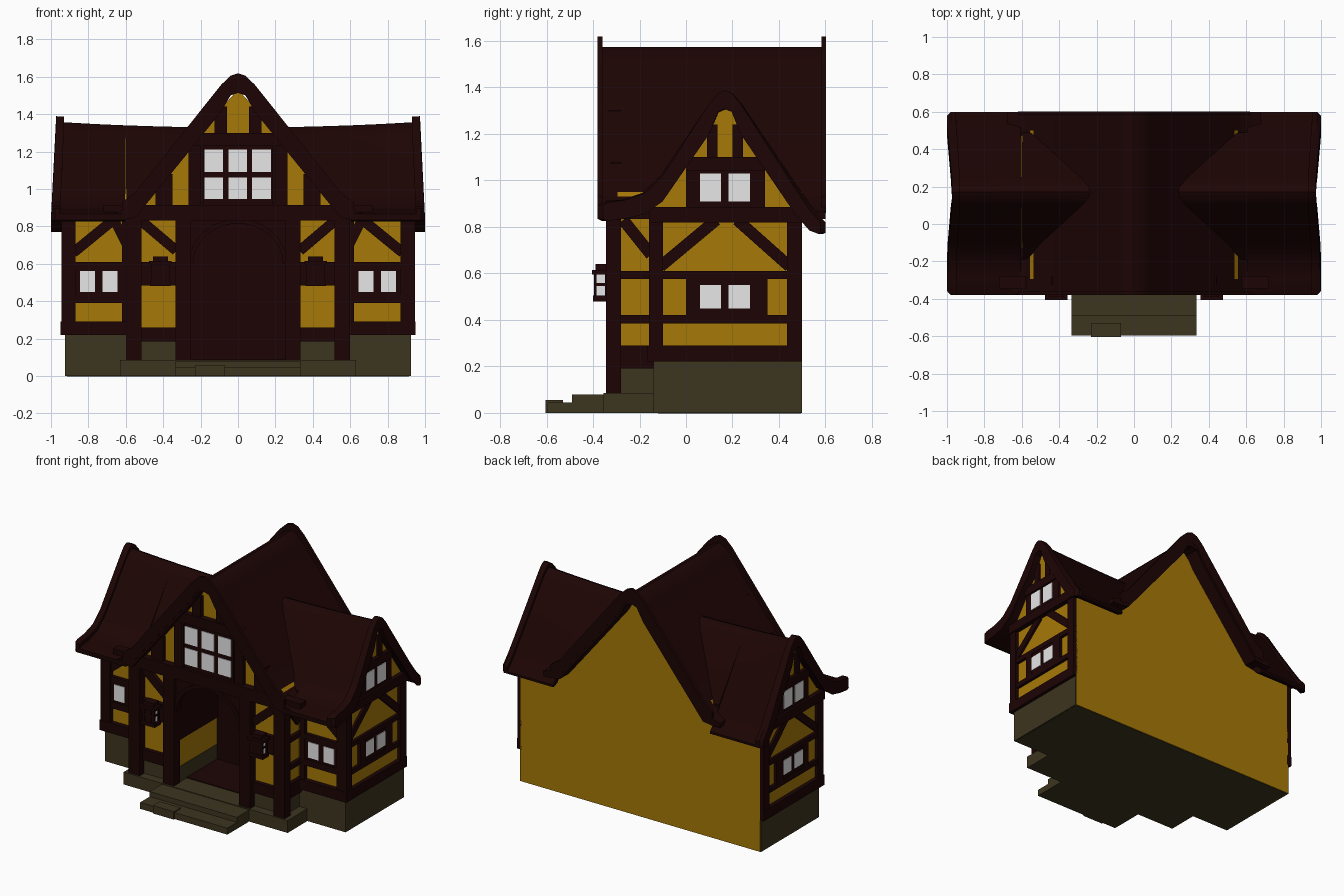
import bpy, bmesh, math

def material(name, col):
    m = bpy.data.materials.new(name)
    m.diffuse_color = (*col, 1)
    return m

TIMBER = material("dark timber", (0.012, 0.0012, 0.0012))
OCHRE = material("ochre plaster", (0.39, 0.19, 0.002))
STONE = material("brown stone", (0.046, 0.035, 0.014))
GLASS = material("pale glass", (0.8, 0.8, 0.8))
parts = {}   # name -> (bmesh, material)

def loft(name, mat, rings, mirror=False):
    """Closed solid through matching rings; mirror adds the copy across x."""
    bm = parts.setdefault(name, (bmesh.new(), mat))[0]
    for s in ((1, -1) if mirror else (1,)):
        vs = [[bm.verts.new((s * x, y, z)) for x, y, z in r] for r in rings]
        n = len(vs[0])
        for a, b in zip(vs, vs[1:]):
            for i in range(n):
                j = (i + 1) % n
                bm.faces.new((a[i], a[j], b[j], b[i]))
        bm.faces.new(vs[0])
        bm.faces.new(vs[-1][::-1])

def prism(name, mat, pts, axis, a, b, mirror=False):
    """Outline in (x,z) pushed along y, or in (y,z) pushed along x."""
    if axis == 'y':
        rings = [[(u, d, v) for u, v in pts] for d in (a, b)]
    else:
        rings = [[(d, u, v) for u, v in pts] for d in (a, b)]
    loft(name, mat, rings, mirror)

def box(name, mat, x0, x1, y0, y1, z0, z1, mirror=False):
    prism(name, mat, [(x0, z0), (x1, z0), (x1, z1), (x0, z1)], 'y', y0, y1, mirror)

def brace(name, p, q, w, axis, a, b):
    """Slanted timber between two points, always mirrored."""
    dx, dz = q[0] - p[0], q[1] - p[1]
    l = math.hypot(dx, dz)
    nx, nz = -dz / l * w / 2, dx / l * w / 2
    prism(name, TIMBER, [(p[0] + nx, p[1] + nz), (q[0] + nx, q[1] + nz),
                         (q[0] - nx, q[1] - nz), (p[0] - nx, p[1] - nz)], axis, a, b, True)

# ---- plaster walls, leaving the entrance recess open
box("wing_walls", OCHRE, 0.26, 0.92, -0.13, 0.5, 0, 0.86, True)
box("bay_walls", OCHRE, 0.26, 0.56, -0.285, -0.13, 0.01, 0.86, True)
box("rear_wall", OCHRE, -0.26, 0.26, 0.15, 0.5, 0, 0.86)
prism("front_gable_wall", OCHRE, [(-0.64, 0.84), (0.64, 0.84), (0, 1.53)], 'y', -0.295, 0.5)
prism("side_gable_wall", OCHRE, [(-0.14, 0.83), (0.5, 0.83), (0.5, 0.86), (0.19, 1.32),
                                 (0.15, 1.32), (-0.13, 0.92)], 'x', -0.925, 0.925)

# ---- stone plinth, porch and steps
box("plinth", STONE, 0.56, 0.925, -0.14, 0.498, 0, 0.22, True)
box("bay_plinth", STONE, 0.255, 0.57, -0.295, 0.14, 0, 0.19, True)
box("foundation", STONE, -0.915, 0.915, -0.12, 0.495, -0.002, 0.03)
box("porch_slab", STONE, -0.63, 0.63, -0.355, 0.14, -0.001, 0.085)
box("upper_step", STONE, -0.335, 0.335, -0.49, -0.35, 0, 0.08)
box("lower_step", STONE, -0.335, 0.335, -0.595, -0.48, 0, 0.045)
box("step_stone", STONE, -0.23, -0.07, -0.605, -0.53, 0, 0.055)

# ---- entrance recess: door, floor, ceiling and arch
box("door", TIMBER, -0.255, 0.255, 0.135, 0.15, 0.08, 0.85)
box("entrance_floor", TIMBER, -0.255, 0.255, -0.2, 0.14, 0.08, 0.09)
box("entrance_ceiling", TIMBER, -0.26, 0.26, -0.29, 0.15, 0.825, 0.845)
box("entrance_side_panels", TIMBER, 0.25, 0.262, -0.28, 0.14, 0.38, 0.84, True)
def arch(rx, rz):
    return [(rx * math.cos(math.pi * i / 16), 0.6 + rz * math.sin(math.pi * i / 16)) for i in range(17)]
prism("arch_panel", TIMBER, [(-0.27, 0.6), (-0.27, 0.91), (0.27, 0.91), (0.27, 0.6)] + arch(0.25, 0.225),
      'y', -0.325, -0.28)
prism("arch_trim", TIMBER, arch(0.262, 0.24) + arch(0.24, 0.215)[::-1], 'y', -0.335, -0.29)

# ---- front bay timbers
F = "front_timbers"
def front(x0, x1, z0, z1, y0=-0.335, y1=-0.28):
    box(F, TIMBER, x0, x1, y0, y1, z0, z1, True)
front(0.25, 0.335, 0.08, 0.86, -0.345)
front(0.515, 0.60, 0.05, 0.9, -0.345)
front(0.33, 0.52, 0.185, 0.26, -0.315)
front(0.33, 0.52, 0.485, 0.61, -0.315)
front(0.0, 0.72, 0.83, 0.915, -0.345)
brace(F, (0.33, 0.67), (0.53, 0.84), 0.055, 'y', -0.315, -0.28)
# bay side rails
for z0, z1 in ((0.19, 0.29), (0.385, 0.42), (0.575, 0.61)):
    box(F, TIMBER, 0.55, 0.585, -0.29, -0.13, z0, z1, True)
brace(F, (-0.27, 0.83), (-0.15, 0.68), 0.05, 'x', 0.55, 0.58)

# ---- front gable timbers and window
front(0.0, 0.26, 1.23, 1.3)
front(0.0, 0.265, 0.9, 1.24, -0.325)
front(0.35, 0.44, 0.9, 1.08, -0.325)
front(0.06, 0.125, 1.29, 1.44, -0.325)
for x0, x1 in ((-0.18, -0.08), (-0.05, 0.047), (0.075, 0.177)):
    for z0, z1 in ((0.945, 1.06), (1.09, 1.21)):
        box("gable_window_panes", GLASS, x0, x1, -0.329, -0.32, z0, z1)
front(0.185, 0.2, 0.92, 1.23, -0.335)

# ---- wing fronts
W = "wing_timbers"
def wing(x0, x1, z0, z1, y0=-0.155):
    box(W, TIMBER, x0, x1, y0, -0.12, z0, z1, True)
wing(0.57, 0.945, 0.22, 0.29, -0.165)
wing(0.87, 0.945, 0.28, 0.86, -0.16)
wing(0.58, 0.62, 0.28, 0.86)
wing(0.6, 0.9, 0.39, 0.435)
wing(0.6, 0.9, 0.575, 0.61)
wing(0.61, 0.88, 0.43, 0.58, -0.15)
brace(W, (0.88, 0.66), (0.66, 0.84), 0.055, 'y', -0.15, -0.12)
brace(W, (0.58, 0.67), (0.66, 0.83), 0.05, 'y', -0.15, -0.12)
for x0, x1 in ((0.645, 0.725), (0.765, 0.845)):
    box("wing_window_panes", GLASS, x0, x1, -0.154, -0.148, 0.45, 0.56, True)

# ---- side walls
S = "side_timbers"
def side(y0, y1, z0, z1, x1=0.94):
    box(S, TIMBER, 0.91, x1, y0, y1, z0, z1, True)
side(-0.165, 0.5, 0.22, 0.29, 0.948)
side(-0.16, -0.10, 0.28, 0.86, 0.945)
side(0.435, 0.5, 0.28, 0.86, 0.945)
side(-0.16, 0.5, 0.385, 0.42)
side(-0.16, 0.5, 0.575, 0.61)
side(-0.16, 0.51, 0.82, 0.885, 0.955)
side(0.0, 0.06, 0.41, 0.58)
side(0.275, 0.35, 0.41, 0.58)
side(0.05, 0.29, 0.41, 0.58, 0.935)
side(0.0, 0.34, 1.04, 1.1, 0.95)
side(0.0, 0.34, 0.88, 1.05)
side(0.09, 0.135, 1.09, 1.24)
side(0.2, 0.245, 1.09, 1.24)
brace(S, (-0.11, 0.63), (0.13, 0.83), 0.05, 'x', 0.91, 0.935)
brace(S, (0.445, 0.63), (0.22, 0.83), 0.05, 'x', 0.91, 0.935)
for y0, y1 in ((0.06, 0.15), (0.182, 0.275)):
    box("side_window_panes", GLASS, 0.93, 0.939, y0, y1, 0.45, 0.55, True)
    box("side_gable_panes", GLASS, 0.935, 0.944, y0, y1, 0.91, 1.03, True)

# ---- wall lanterns
L = "lantern_frames"
box("lantern_glass", GLASS, 0.375, 0.455, -0.388, -0.345, 0.5, 0.6, True)
box(L, TIMBER, 0.36, 0.47, -0.4, -0.33, 0.48, 0.505, True)
box(L, TIMBER, 0.355, 0.475, -0.405, -0.33, 0.595, 0.615, True)
box(L, TIMBER, 0.375, 0.455, -0.39, -0.33, 0.61, 0.64, True)
box(L, TIMBER, 0.37, 0.46, -0.395, -0.335, 0.545, 0.558, True)
for x in (0.365, 0.39, 0.415, 0.44):
    box(L, TIMBER, x, x + 0.022, -0.396, -0.386, 0.49, 0.6, True)
for y in (-0.394, -0.348):
    box(L, TIMBER, 0.367, 0.463, y, y + 0.01, 0.49, 0.6, True)

# ---- roofs: each profile point is (across, height, vertical thickness)
CORE = [(-0.19, 0.915, .06), (-0.11, 0.99, .08), (0.10, 1.30, .1), (0.14, 1.345, .05), (0.17, 1.358, .05),
        (0.20, 1.345, .05), (0.24, 1.30, .1), (0.49, 0.93, .08)]
SIDE = ([(-0.38, 0.865, .03), (-0.36, 0.875, .05), (-0.28, 0.885, .05)] + CORE +
        [(0.55, 0.845, .06), (0.59, 0.80, .03), (0.60, 0.79, .015)])
half = [(0.04, 1.56, .06), (0.09, 1.512, .1), (0.55, 0.935, .09), (0.62, 0.885, .05), (0.68, 0.865, .03)]
FRONT = [(-x, z, t) for x, z, t in half[::-1]] + [(0, 1.573, .06)] + half

def shell(prof, lift=0, extra=0):
    return [(u, z + lift) for u, z, t in prof] + [(u, z - t - extra) for u, z, t in prof[::-1]]

def side_ring(pts, x, tight=1.0):
    """Ridge sags toward the middle, rake leans out toward the eaves."""
    ring = []
    for u, z in pts:
        low = min(1, max(0, (1.3 - z) / 0.45))
        ridge = max(0, (z - 1.0) / 0.36)
        sag = 0.03 * ridge * (1 - (x / 0.96) ** 2)
        ring.append((x + 0.03 * low * x ** 4, 0.11 + (u - 0.11) * tight, z - sag))
    return ring

# the eaves stop either side of the tall gable; only the ridge part runs through
loft("side_roof", TIMBER, [side_ring(shell(SIDE), x) for x in (0.6, 0.7, 0.8, 0.955)], True)
loft("side_roof_middle", TIMBER, [side_ring(shell(CORE), x) for x in (-0.6, -0.4, -0.2, 0.2, 0.4, 0.6)])
pts = shell(SIDE, 0.03)
loft("side_bargeboards", TIMBER, [side_ring(pts, 0.93), side_ring(pts, 0.955),
                                  side_ring(pts, 0.973, 0.955)], True)
prism("front_roof", TIMBER, shell(FRONT), 'y', -0.375, 0.6)
barge = shell([p for p in FRONT if abs(p[0]) < 0.65], 0.045, -0.025)
prism("front_bargeboard", TIMBER, barge, 'y', -0.38, -0.36)
prism("rear_bargeboard", TIMBER, barge, 'y', 0.582, 0.602)

# ---- turn the collected parts into objects
for name, (bm, mat) in parts.items():
    bmesh.ops.recalc_face_normals(bm, faces=bm.faces)
    me = bpy.data.meshes.new(name)
    bm.to_mesh(me)
    bm.free()
    me.materials.append(mat)
    ob = bpy.data.objects.new(name, me)
    bpy.context.collection.objects.link(ob)
    if "roof" in name or "barge" in name:
        bpy.ops.object.select_all(action='DESELECT')
        ob.select_set(True)
        bpy.context.view_layer.objects.active = ob
        bpy.ops.object.shade_smooth_by_angle(angle=math.radians(35))
